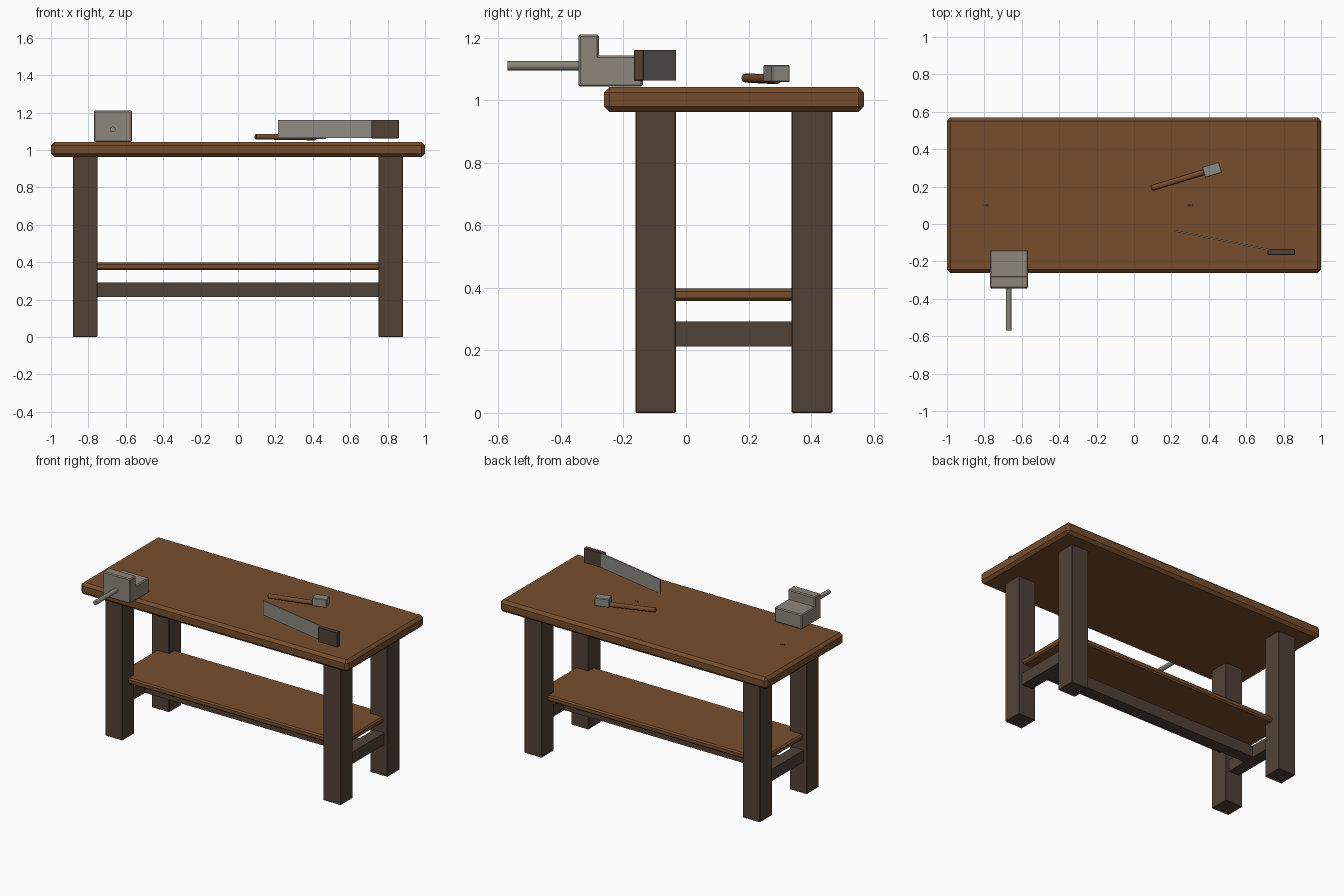
import bpy, math
from mathutils import Vector

cube = bpy.data.objects.get("Cube")
if cube:
    bpy.data.objects.remove(cube, do_unlink=True)


def material(name, rgb):
    m = bpy.data.materials.new(name)
    m.use_nodes = True
    m.diffuse_color = (*rgb, 1)
    m.node_tree.nodes["Principled BSDF"].inputs["Base Color"].default_value = (*rgb, 1)
    return m


oak = material("warm_brown_wood", (0.185, 0.076, 0.026))
dark = material("dark_brown_wood", (0.083, 0.053, 0.037))
iron = material("vise_grey", (0.27, 0.24, 0.2))
steel = material("tool_steel", (0.27, 0.255, 0.225))
knot_tone = material("knot_brown", (0.06, 0.035, 0.02))


def finish(obj, name, mat, bevel):
    obj.name = name
    obj.data.materials.append(mat)
    if bevel:
        mod = obj.modifiers.new("edge", "BEVEL")
        mod.width = bevel
        mod.segments = 1
    return obj


def box(name, x, y, z, mat, bevel=0.0):
    """Box from (min, max) ranges on each axis."""
    ranges = (x, y, z)
    bpy.ops.mesh.primitive_cube_add(size=1, location=[sum(r) / 2 for r in ranges])
    obj = bpy.context.object
    obj.scale = [r[1] - r[0] for r in ranges]
    bpy.ops.object.transform_apply(location=False, rotation=False, scale=True)
    return finish(obj, name, mat, bevel)


def rod(name, start, end, radius, mat, sides=12, bevel=0.0):
    a, b = Vector(start), Vector(end)
    bpy.ops.mesh.primitive_cylinder_add(vertices=sides, radius=radius,
                                        depth=(b - a).length, location=(a + b) / 2)
    obj = bpy.context.object
    obj.rotation_euler = (b - a).to_track_quat("Z", "Y").to_euler()
    bpy.ops.object.shade_smooth_by_angle(angle=math.radians(35))
    return finish(obj, name, mat, bevel)


# Bench top and lower shelf
MID = 0.153
box("bench_top", (-1, 1), (-0.262, 0.569), (0.962, 1.042), oak, 0.018)
box("lower_shelf", (-0.85, 0.85), (MID - 0.25, MID + 0.25), (0.358, 0.397), oak, 0.009)

# Legs and stretchers
for side, sx in (("right", -1), ("left", 1)):
    cx = sx * 0.817
    for end, cy in (("front", MID - 0.25), ("back", MID + 0.25)):
        box(f"{end}_{side}_leg", (cx - 0.065, cx + 0.065),
            (cy - 0.065, cy + 0.065), (0, 0.965), dark, 0.003)
    box(f"{side}_stretcher", (cx - 0.04, cx + 0.04),
        (MID - 0.2, MID + 0.2), (0.212, 0.292), dark)
box("long_stretcher", (-0.79, 0.79), (MID - 0.04, MID + 0.04), (0.213, 0.291), dark)

# Knots in the wood
for x in (-0.79, 0.3):
    knot = rod("top_knot", (x, 0.1, 1.04), (x, 0.1, 1.0425), 0.016, knot_tone)
    knot.scale.y = 0.5

# Vise
vise_x = (-0.77, -0.567)
box("vise_jaw", vise_x, (-0.344, -0.278), (1.043, 1.21), iron, 0.006)
box("vise_body", vise_x, (-0.3, -0.138), (1.043, 1.143), iron, 0.006)
rod("vise_handle", (-0.67, -0.57, 1.11), (-0.67, -0.33, 1.11), 0.015, iron)

# Hammer
grip_end, head_mid = Vector((0.092, 0.191, 1.071)), Vector((0.417, 0.29, 1.066))
rod("hammer_handle", grip_end, head_mid, 0.015, oak, bevel=0.003)
head = box("hammer_head", (0.37, 0.464), (0.26, 0.32), (1.058, 1.113), steel, 0.003)
head.rotation_euler.z = math.atan2(head_mid.y - grip_end.y, head_mid.x - grip_end.x)

# Saw
tip, heel = Vector((0.215, -0.036, 0)), Vector((0.76, -0.145, 0))
half = (heel - tip).length / 2
centre = (tip + heel) / 2
blade = box("saw_blade", (centre.x - half, centre.x + half),
            (centre.y - 0.004, centre.y + 0.004), (1.063, 1.16), steel)
blade.rotation_euler.z = math.atan2(heel.y - tip.y, heel.x - tip.x)
box("saw_handle", (0.715, 0.86), (-0.166, -0.135), (1.062, 1.161), dark, 0.002)
